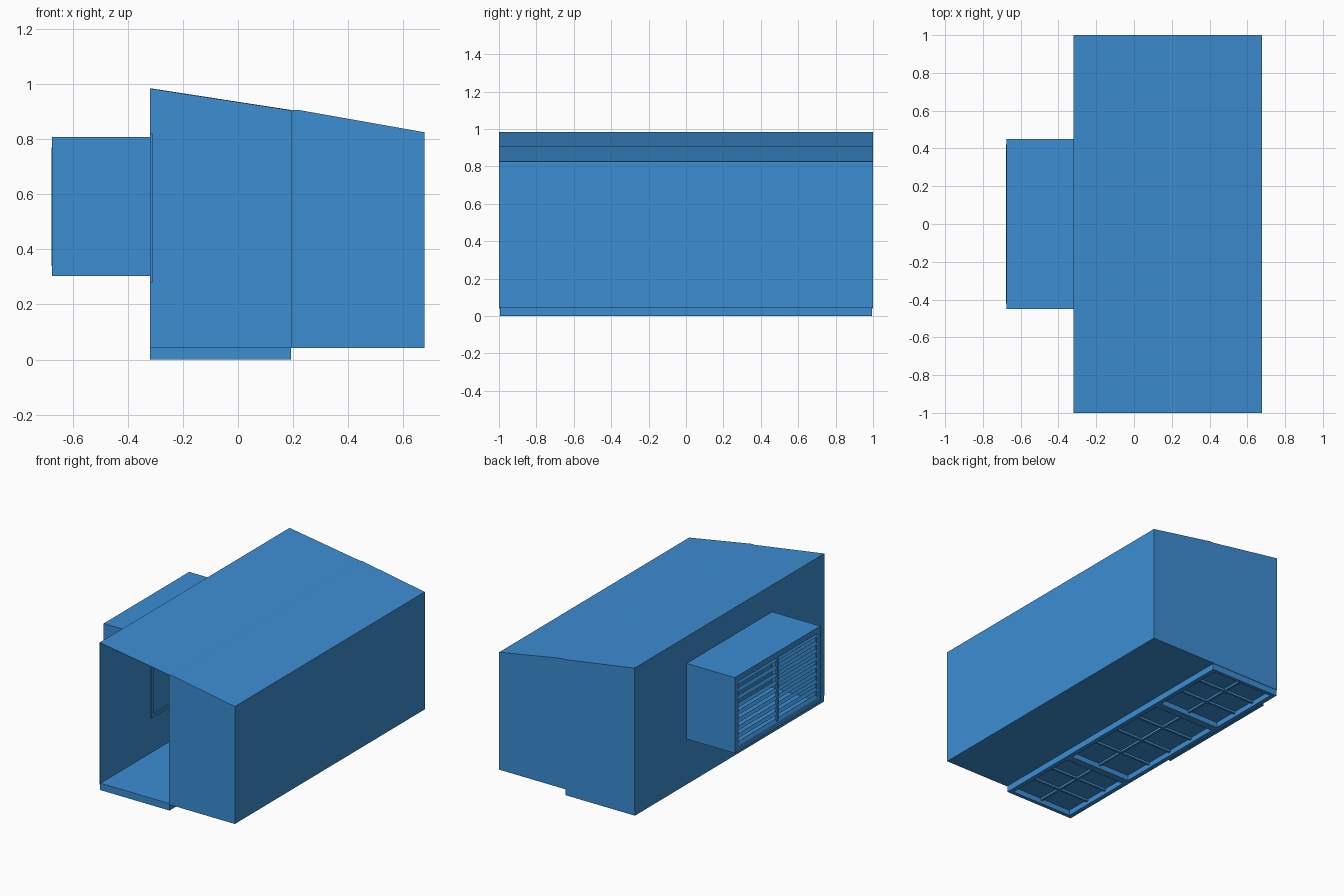
import bpy, bmesh
from mathutils import Matrix, Vector

if "Cube" in bpy.data.objects:
    bpy.data.objects.remove(bpy.data.objects["Cube"])

blue = bpy.data.materials.new("blue_paint")
blue.diffuse_color = (0.045, 0.27, 0.65, 1)
blue.use_nodes = True
blue.node_tree.nodes["Principled BSDF"].inputs["Base Color"].default_value = blue.diffuse_color


def finish(name, bm):
    bmesh.ops.recalc_face_normals(bm, faces=bm.faces)
    me = bpy.data.meshes.new(name)
    bm.to_mesh(me)
    bm.free()
    me.materials.append(blue)
    ob = bpy.data.objects.new(name, me)
    bpy.context.collection.objects.link(ob)
    return ob


def add_box(bm, x, y, z, tilt=0):
    """Box from (min, max) ranges, optionally tilted about the y axis."""
    c = Vector((sum(x) / 2, sum(y) / 2, sum(z) / 2))
    s = (x[1] - x[0], y[1] - y[0], z[1] - z[0])
    m = Matrix.Translation(c) @ Matrix.Rotation(tilt, 4, 'Y') @ Matrix.Diagonal((*s, 1))
    bmesh.ops.create_cube(bm, size=1, matrix=m)


def boxes(name, items):
    bm = bmesh.new()
    for it in items:
        add_box(bm, *it)
    return finish(name, bm)


def extrude_profile(name, pts, y0, y1):
    """Prism from an xz profile."""
    bm = bmesh.new()
    f = bm.faces.new([bm.verts.new((x, y0, z)) for x, z in pts])
    r = bmesh.ops.extrude_face_region(bm, geom=[f])
    vs = [v for v in r['geom'] if isinstance(v, bmesh.types.BMVert)]
    bmesh.ops.translate(bm, vec=(0, y1 - y0, 0), verts=vs)
    return finish(name, bm)


def rect_frame(x, y, z, w):
    """Four bars forming a rectangle in the yz plane."""
    return [(x, y, (z[0], z[0] + w)), (x, y, (z[1] - w, z[1])),
            (x, (y[0], y[0] + w), (z[0] + w, z[1] - w)),
            (x, (y[1] - w, y[1]), (z[0] + w, z[1] - w))]


XL, XM, XR, T = -0.32, 0.192, 0.677, 0.003

# Closed side block with sloping top
extrude_profile("side_block", [(XM, 0.042), (XR, 0.042), (XR, 0.825),
                               (0.22, 0.906), (XM, 0.906)], -1, 1)

# Open bay: roof sheet, end wall and outer wall
extrude_profile("bay_roof", [(XL, 0.982), (XM, 0.903), (XM, 0.906), (XL, 0.985)], -1, 1)
extrude_profile("bay_end_wall", [(XL, 0.04), (XM, 0.04), (XM, 0.904), (XL, 0.983)], 1 - T, 1)
boxes("bay_outer_wall", [((XL, XL + T), (-1, 1), (0.04, 0.983))])

# Floor panel on a gridded frame
E = 0.995
boxes("floor_panel", [((XL, XM), (-E, E), (0.036, 0.046))])
bars = [((XL, XL + 0.03), (-E, E), (0, 0.037)), ((XM - 0.03, XM), (-E, E), (0, 0.037))]
inner = (XL + 0.03, XM - 0.03)
for y, w in ((-E + 0.012, 0.024), (-0.43, 0.05), (0.43, 0.05), (E - 0.012, 0.024)):
    bars.append((inner, (y - w / 2, y + w / 2), (0, 0.037)))
boxes("floor_frame", bars)
thin = [((-0.071, -0.057), (-0.97, 0.97), (0.022, 0.037))]
for a, b in ((-0.97, -0.455), (-0.405, 0.405), (0.455, 0.97)):
    n = 4 if b - a > 0.6 else 3
    for i in range(1, n):
        y = a + (b - a) * i / n
        thin.append((inner, (y - 0.007, y + 0.007), (0.022, 0.037)))
boxes("floor_joists", thin)

# Hood on the outer wall, open toward the louvers
X0, W, Z0, Z1 = -0.675, 0.45, 0.303, 0.807
X = (X0, XL)
boxes("hood_shell", [(X, (-W, W), (Z0, Z0 + T)), (X, (-W, W), (Z1 - T, Z1)),
                     (X, (-W, -W + T), (Z0 + T, Z1 - T)), (X, (W - T, W), (Z0 + T, Z1 - T))])

# Louvre frame with centre post
boxes("louvre_frame", rect_frame((X0, X0 + 0.012), (-W + T, W - T), (Z0 + T, Z1 - T), 0.035)
      + [((X0 - 0.002, X0 + 0.012), (-0.01, 0.01), (0.34, 0.77))])

# Thin tilted slats with open gaps
N = 9
step = (0.785 - 0.325) / N
slats = []
for i in range(N):
    z = 0.325 + step * (i + 0.5)
    slats.append(((X0 + 0.003, X0 + 0.006), (-0.42, 0.42), (z - 0.012, z + 0.012), 0.5))
boxes("louvre_slats", slats)

# Trim around the hood on the inside of the bay
boxes("inner_trim", rect_frame((XL + T, -0.309), (-0.47, 0.47), (0.28, 0.82), 0.02))
